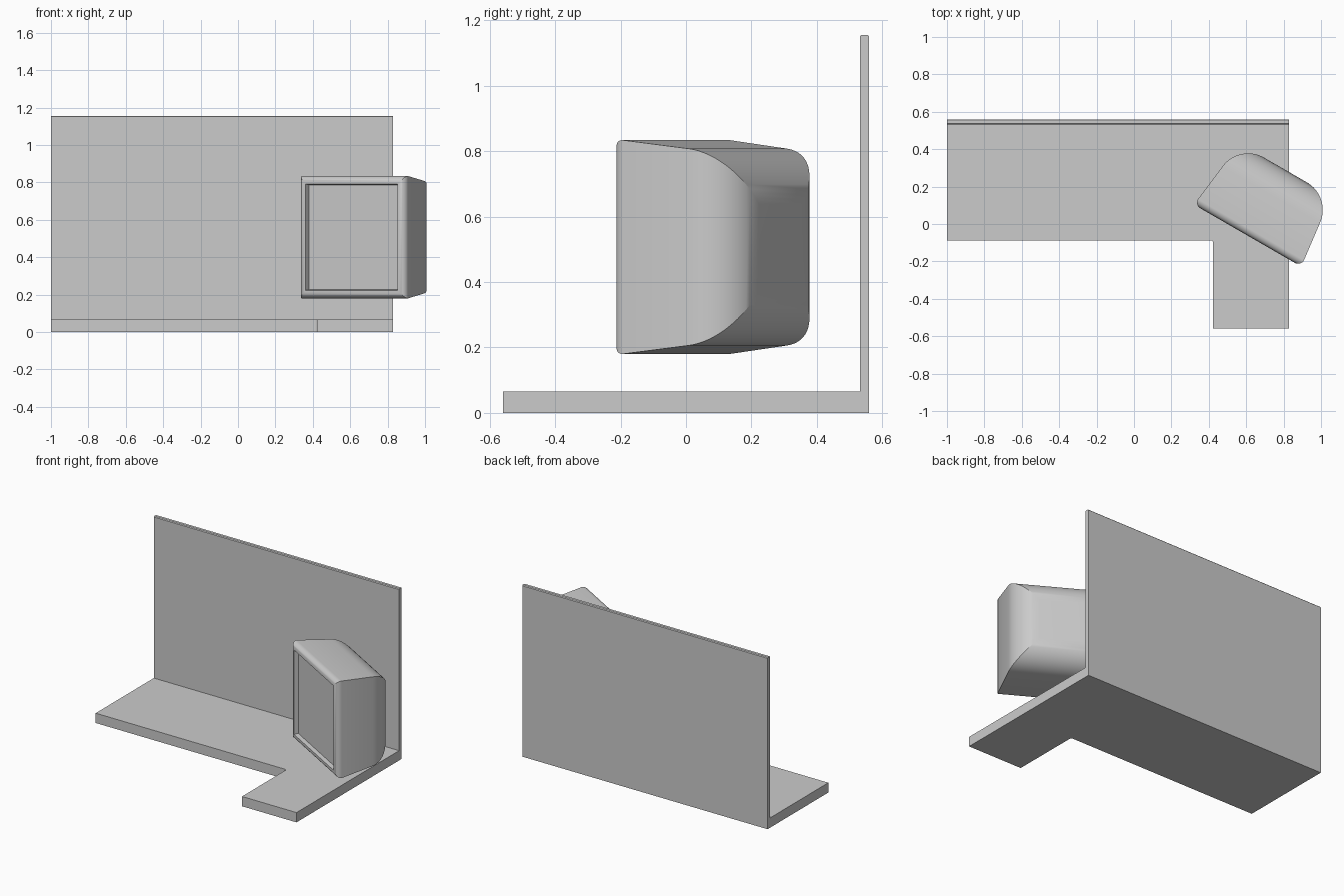
import bpy, bmesh, math
from mathutils import Matrix

if "Cube" in bpy.data.objects:
    bpy.data.objects.remove(bpy.data.objects["Cube"])

grey = bpy.data.materials.new("light_grey")
grey.diffuse_color = (0.6, 0.6, 0.6, 1)
grey.use_nodes = True
grey.node_tree.nodes["Principled BSDF"].inputs["Base Color"].default_value = grey.diffuse_color


def make_object(name, bm):
    bmesh.ops.recalc_face_normals(bm, faces=bm.faces)
    mesh = bpy.data.meshes.new(name)
    bm.to_mesh(mesh)
    bm.free()
    mesh.materials.append(grey)
    ob = bpy.data.objects.new(name, mesh)
    bpy.context.collection.objects.link(ob)
    return ob


def extrude_outline(name, points, offset):
    """Close a planar outline and extrude it along offset."""
    bm = bmesh.new()
    face = bm.faces.new([bm.verts.new(p) for p in points])
    out = bmesh.ops.extrude_face_region(bm, geom=[face])
    verts = [g for g in out["geom"] if isinstance(g, bmesh.types.BMVert)]
    bmesh.ops.translate(bm, vec=offset, verts=verts)
    # keep the starting cap so the solid is closed
    if not face.is_valid:
        bmesh.ops.holes_fill(bm, edges=bm.edges)
    return make_object(name, bm)


# L-shaped slab with a slightly rounded inner corner
r = 0.012
inner = [(0.422 - r + r * math.sin(a), -0.087 - r + r * math.cos(a), 0)
         for a in [math.pi / 2 * i / 4 for i in range(5)]]
extrude_outline("base_slab", [(-1, 0.532, 0), (-1, -0.087, 0)] + inner +
                [(0.422, -0.56, 0), (0.828, -0.56, 0), (0.828, 0.532, 0)], (0, 0, 0.066))

# Tall back panel with softened top edges
c = 0.005
extrude_outline("back_panel", [(-1, 0.532, 0), (-1, 0.56, 0), (-1, 0.56, 1.156 - c),
                (-1, 0.56 - c, 1.156), (-1, 0.532 + c, 1.156), (-1, 0.532, 1.156 - c)],
                (1.828, 0, 0))

# Monitor: square sections lofted along depth; profile is (half size, depth)
front, back, half = 0.25, 0.655, 0.327
profile = [(0.28, front + 0.027), (0.284, front)]
rr = 0.036                                   # rounded front rim
for i in range(9):
    a = math.pi / 2 * i / 8
    profile.append((half - rr + rr * math.sin(a), front + rr - rr * math.cos(a)))
R, draft = 0.17, math.radians(7)             # large rounded back
for i in range(17):
    a = draft + (math.pi / 2 - draft) * i / 16
    profile.append((0.132 + R * math.cos(a), back - R + R * math.sin(a)))

bm = bmesh.new()
rings = [[bm.verts.new((sx * h, d, sz * h)) for sx, sz in ((-1, -1), (1, -1), (1, 1), (-1, 1))]
         for h, d in profile]
for a, b in zip(rings, rings[1:]):
    for i in range(4):
        j = (i + 1) % 4
        bm.faces.new((a[i], a[j], b[j], b[i]))
bm.faces.new(rings[0])                       # recessed screen
bm.faces.new(rings[-1])                      # flat back
monitor = make_object("monitor", bm)
turn = Matrix.Rotation(math.radians(-30), 4, 'Z')
monitor.data.transform(turn @ Matrix.Translation((0.557, 0, 0.507)))

# Smooth the curved shell, keep the edges crisp
bpy.context.view_layer.objects.active = monitor
monitor.select_set(True)
bpy.ops.object.shade_smooth_by_angle(angle=math.radians(25))
